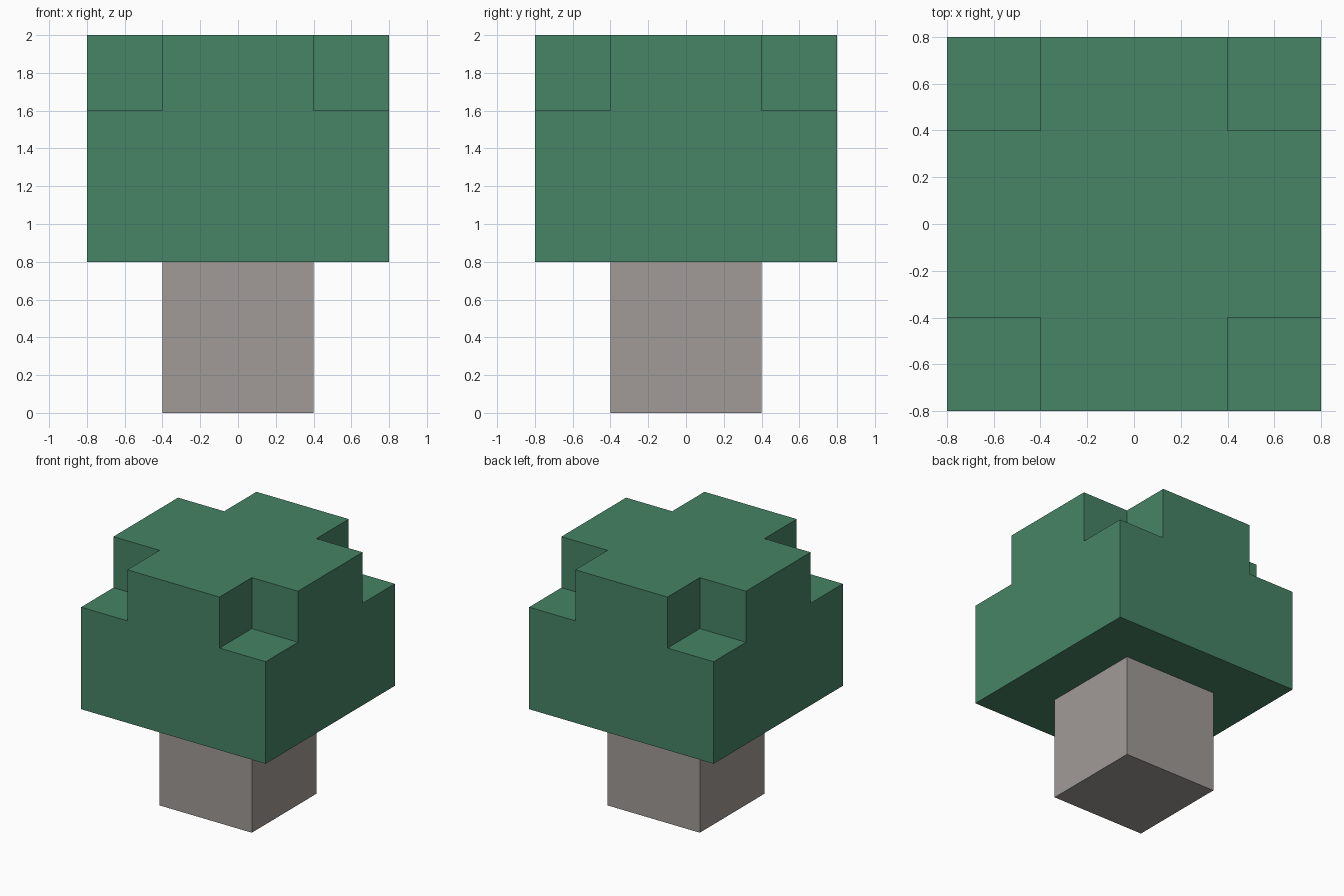
import bpy
import bmesh
from mathutils import Matrix

old = bpy.data.objects.get("Cube")
if old:
    bpy.data.objects.remove(old, do_unlink=True)


def material(name, rgb):
    mat = bpy.data.materials.new(name)
    mat.use_nodes = True
    color = (*rgb, 1)
    mat.diffuse_color = color
    mat.node_tree.nodes["Principled BSDF"].inputs["Base Color"].default_value = color
    return mat


def box(size, bottom):
    """A box mesh centred on the z axis and resting at the given height."""
    bm = bmesh.new()
    bmesh.ops.create_cube(bm, size=1)
    bm.transform(Matrix.Translation((0, 0, bottom + size[2] / 2)) @ Matrix.Diagonal((*size, 1)))
    return bm


def finish(bm, name, mat):
    bmesh.ops.recalc_face_normals(bm, faces=bm.faces[:])
    mesh = bpy.data.meshes.new(name)
    bm.to_mesh(mesh)
    bm.free()
    mesh.materials.append(mat)
    obj = bpy.data.objects.new(name, mesh)
    bpy.context.collection.objects.link(obj)
    return obj


leaf_green = material("leaf green", (0.063, 0.228, 0.132))
bark_grey = material("bark grey", (0.356, 0.328, 0.309))

# Square trunk
finish(box((0.8, 0.8, 0.8), 0), "trunk", bark_grey)

# Foliage block, with everything but the corners raised into a cross
bm = box((1.6, 1.6, 0.8), 0.8)
bmesh.ops.subdivide_edges(bm, edges=bm.edges[:], cuts=3, use_grid_fill=True)
cross = []
for face in bm.faces:
    centre = face.calc_center_median()
    corner = min(abs(centre.x), abs(centre.y)) > 0.4
    if face.normal.z > 0.9 and not corner:
        cross.append(face)
raised = bmesh.ops.extrude_face_region(bm, geom=cross)["geom"]
bmesh.ops.translate(bm, vec=(0, 0, 0.4), verts=[g for g in raised if isinstance(g, bmesh.types.BMVert)])

# Merge the flat areas into single faces
bmesh.ops.recalc_face_normals(bm, faces=bm.faces[:])
bmesh.ops.dissolve_limit(bm, angle_limit=0.02, verts=bm.verts[:], edges=bm.edges[:])
finish(bm, "foliage", leaf_green)
